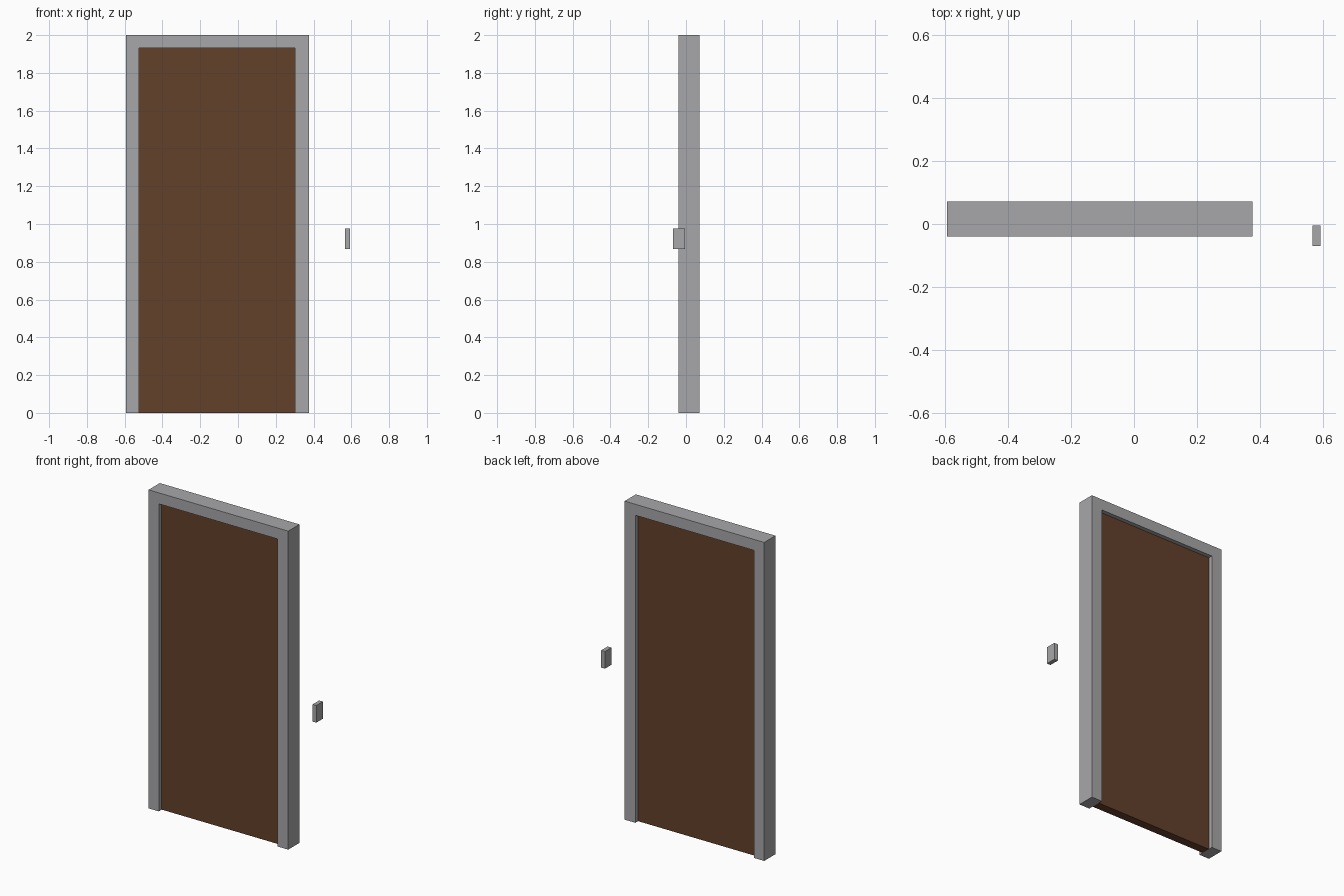
import bpy
import bmesh

if "Cube" in bpy.data.objects:
    bpy.data.objects.remove(bpy.data.objects["Cube"])


def material(name, color):
    m = bpy.data.materials.new(name)
    m.diffuse_color = (*color, 1.0)
    m.use_nodes = True
    m.node_tree.nodes["Principled BSDF"].inputs["Base Color"].default_value = m.diffuse_color
    return m


grey = material("grey metal", (0.39, 0.39, 0.40))
brown = material("brown wood", (0.125, 0.053, 0.024))


def prism(name, profile, y0, y1, mat):
    """Extrude an (x, z) outline from y0 to y1."""
    bm = bmesh.new()
    face = bm.faces.new([bm.verts.new((x, y0, z)) for x, z in profile])
    new = bmesh.ops.extrude_face_region(bm, geom=[face])["geom"]
    verts = [v for v in new if isinstance(v, bmesh.types.BMVert)]
    bmesh.ops.translate(bm, verts=verts, vec=(0, y1 - y0, 0))
    bmesh.ops.recalc_face_normals(bm, faces=bm.faces[:])
    mesh = bpy.data.meshes.new(name)
    bm.to_mesh(mesh)
    bm.free()
    mesh.materials.append(mat)
    obj = bpy.data.objects.new(name, mesh)
    bpy.context.collection.objects.link(obj)
    return obj


def rect(x0, x1, z0, z1):
    return [(x0, z0), (x1, z0), (x1, z1), (x0, z1)]


L, R, TOP = -0.594, 0.376, 2.0        # outer frame
IL, IR, ITOP = -0.523, 0.302, 1.931   # door opening

# Door frame: two jambs and a lintel in one outline
prism("door_frame",
      [(L, 0), (IL, 0), (IL, ITOP), (IR, ITOP), (IR, 0), (R, 0), (R, TOP), (L, TOP)],
      -0.039, 0.072, grey)

# Door leaf, recessed on both sides
prism("door_leaf", rect(IL, IR, 0, ITOP), -0.01, 0.045, brown)

# Small wall box beside the door
prism("wall_reader", rect(0.567, 0.593, 0.867, 0.975), -0.07, -0.005, grey)
